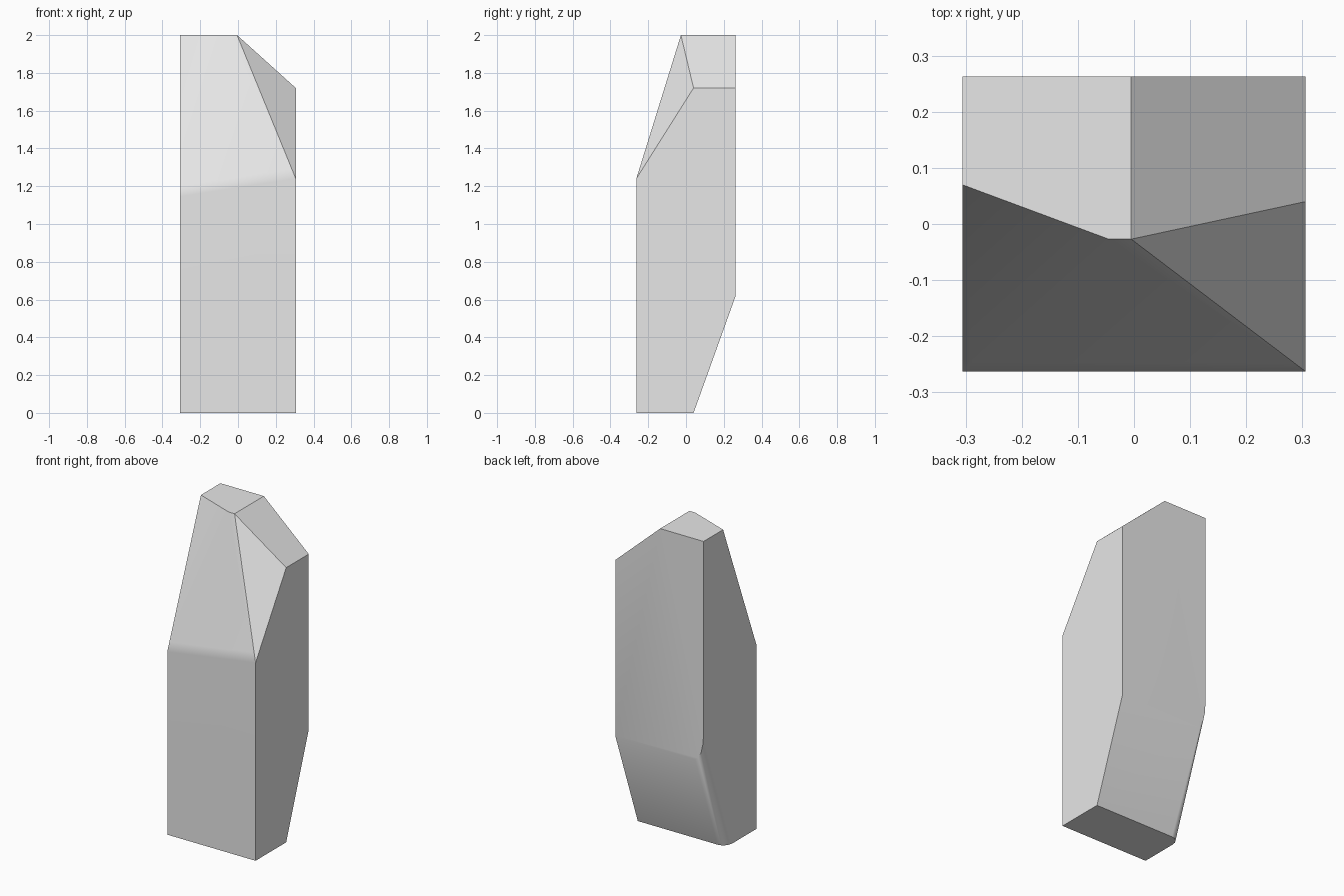
import bpy, bmesh, math
from mathutils import Vector

cube = bpy.data.objects.get("Cube")
if cube:
    bpy.data.objects.remove(cube, do_unlink=True)

W, D, H = 0.306, 0.263, 2.0   # half width, half depth, height


def side_ring(bm, x, top_y, ridge_z):
    """Side outline: base, sloped lower back, upright back, top, front ridge."""
    outline = [(-D, 0), (0.04, 0), (D, 0.62), (D, H), (top_y, H), (-D, ridge_z)]
    return [bm.verts.new((x, y, z)) for y, z in outline]


def slice_off(bm, a, b, c):
    """Cut away everything above the plane through three points, then cap."""
    a, b, c = Vector(a), Vector(b), Vector(c)
    normal = (b - a).cross(c - a).normalized()
    if normal.z < 0:
        normal.negate()
    cut = bmesh.ops.bisect_plane(bm, geom=bm.verts[:] + bm.edges[:] + bm.faces[:],
                                 dist=0.0001, plane_co=a, plane_no=normal,
                                 clear_outer=True)
    rim = [e for e in cut["geom_cut"]
           if isinstance(e, bmesh.types.BMEdge) and e.is_boundary]
    bmesh.ops.holes_fill(bm, edges=rim, sides=0)


# Main block from two slightly different side outlines
bm = bmesh.new()
left = side_ring(bm, -W, 0.07, 1.145)
right = side_ring(bm, W, -0.027, 1.24)
bm.faces.new(left)
bm.faces.new(right[::-1])
for i in range(len(left)):
    j = (i + 1) % len(left)
    bm.faces.new((left[j], left[i], right[i], right[j]))

# Fan the front slope around a point on the top edge
top_edge = bm.edges.get((left[4], right[4]))
_, peak = bmesh.utils.edge_split(top_edge, left[4], 0.5)
peak.co = (-0.045, -0.027, H)
for corner in (left[5], right[5]):
    bmesh.ops.connect_verts(bm, verts=[peak, corner])

# Rounded lower back corner
low_edge = bm.edges.get((left[1], left[2]))
bmesh.ops.bevel(bm, geom=[low_edge], offset=0.06, offset_type='OFFSET',
                segments=4, profile=0.5, affect='EDGES')

# Sloped shoulder and the triangular facet in front of it
tip, shoulder = (-0.005, -0.027, H), (W, 0.04, 1.72)
slice_off(bm, tip, shoulder, (W, D, 1.72))
slice_off(bm, tip, shoulder, (W, -D, 1.24))
bmesh.ops.recalc_face_normals(bm, faces=bm.faces[:])

# Support line above the front ridge keeps its soft bend narrow
bm.normal_update()
slope = [f for f in bm.faces if f.normal.y < -0.8 and f.normal.z > 0.1]
parts = set(slope) | {e for f in slope for e in f.edges} | {v for f in slope for v in f.verts}
bmesh.ops.bisect_plane(bm, geom=list(parts), dist=0.0001,
                       plane_co=(-W, 0, 1.2), plane_no=(-0.095, 0, 2 * W))

mesh = bpy.data.meshes.new("stone_block")
bm.to_mesh(mesh)
bm.free()
stone = bpy.data.objects.new("stone_block", mesh)
bpy.context.collection.objects.link(stone)

# Stone colour
grey = bpy.data.materials.new("plain_grey")
grey.use_nodes = True
colour = (0.8, 0.8, 0.8, 1)
grey.diffuse_color = colour
grey.node_tree.nodes["Principled BSDF"].inputs["Base Color"].default_value = colour
mesh.materials.append(grey)

# Soft bends, crisp corners
bpy.ops.object.select_all(action='DESELECT')
stone.select_set(True)
bpy.context.view_layer.objects.active = stone
bpy.ops.object.shade_smooth_by_angle(angle=math.radians(30))
weighted = stone.modifiers.new("weighted_normals", 'WEIGHTED_NORMAL')
weighted.keep_sharp = True
